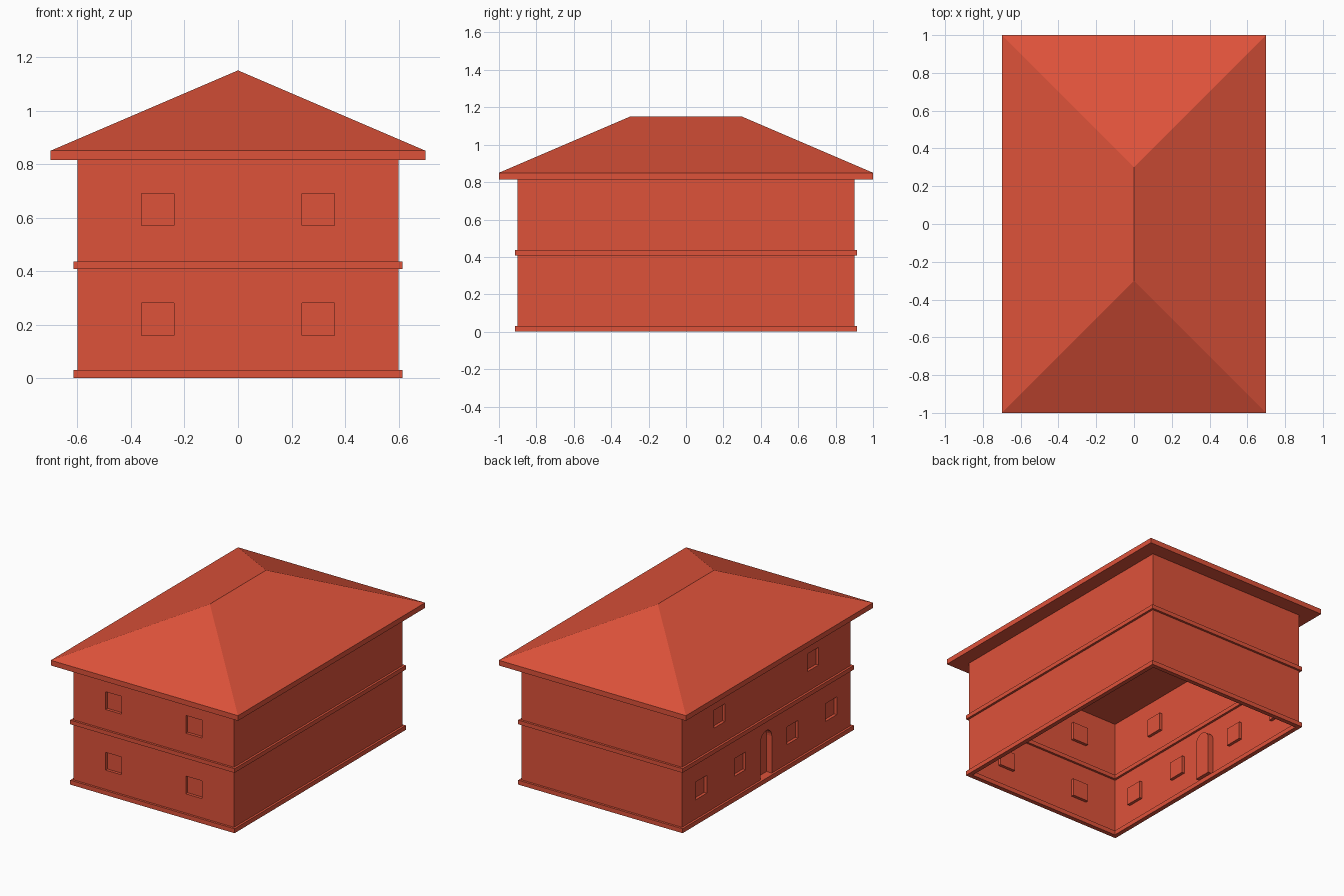
import bpy, bmesh, math
from mathutils import Matrix, Vector

cube = bpy.data.objects.get("Cube")
if cube:
    bpy.data.objects.remove(cube, do_unlink=True)

# One clay red for everything
clay = bpy.data.materials.new("clay red")
clay.use_nodes = True
clay.diffuse_color = (0.73, 0.085, 0.042, 1)
clay.node_tree.nodes["Principled BSDF"].inputs["Base Color"].default_value = clay.diffuse_color

HX, HY = 0.6, 0.9          # half size of the walls
EAVE, FASCIA, RIDGE = 0.815, 0.85, 1.15


def finish(name, bm):
    bmesh.ops.recalc_face_normals(bm, faces=bm.faces)
    mesh = bpy.data.meshes.new(name)
    bm.to_mesh(mesh)
    bm.free()
    mesh.materials.append(clay)
    obj = bpy.data.objects.new(name, mesh)
    bpy.context.collection.objects.link(obj)
    return obj


def rect(bm, hx, hy, z):
    return [bm.verts.new((sx * hx, sy * hy, z))
            for sx, sy in ((-1, -1), (1, -1), (1, 1), (-1, 1))]


def bridge(bm, a, b):
    n = len(a)
    for i in range(n):
        j = (i + 1) % n
        bm.faces.new((a[i], a[j], b[j], b[i]))


def band(name, z0, z1, lip=0.015):
    """Rectangular moulding that straddles the thin wall."""
    bm = bmesh.new()
    loops = [rect(bm, HX + d, HY + d, z)
             for d, z in ((lip, z0), (lip, z1), (-lip, z1), (-lip, z0))]
    for i in range(4):
        bridge(bm, loops[i], loops[(i + 1) % 4])
    return finish(name, bm)


def cut_prism(bm, outline, matrix, depth):
    """Extrude an outline (across, height) through the wall surface."""
    near = [bm.verts.new(matrix @ Vector((u, -0.05, z))) for u, z in outline]
    far = [bm.verts.new(matrix @ Vector((u, depth, z))) for u, z in outline]
    bm.faces.new(near)
    bm.faces.new(far[::-1])
    bridge(bm, near, far)


def window(bm, matrix, u, z, half=0.06):
    cut_prism(bm, [(u - half, z - half), (u + half, z - half),
                   (u + half, z + half), (u - half, z + half)], matrix, 0.02)


# Recess shapes: local x runs across the wall, local y goes inward
front = Matrix.Translation((0, -HY, 0))
side = Matrix.Translation((-HX, 0, 0)) @ Matrix.Rotation(-math.pi / 2, 4, "Z")
LOW, HIGH = 0.22, 0.63
cut = bmesh.new()
for s in (-1, 1):
    for z in (LOW, HIGH):
        window(cut, front, s * 0.3, z)
    for u in (0.28, 0.695):
        window(cut, side, s * u, LOW)
    window(cut, side, s * 0.5, HIGH)

# Arched doorway
arch = [(0.06 * math.cos(math.pi * i / 12), 0.28 + 0.06 * math.sin(math.pi * i / 12))
        for i in range(13)]
cut_prism(cut, [(-0.06, 0.03), (0.06, 0.03)] + arch, side, 0.04)
cutter = finish("recess_cutter", cut)
cutter.hide_render = True

# Walls: box with recesses, then opened underneath
bm = bmesh.new()
low, top = rect(bm, HX, HY, 0), rect(bm, HX, HY, EAVE)
bridge(bm, low, top)
bm.faces.new(low[::-1])
bm.faces.new(top)
walls = finish("walls", bm)
mod = walls.modifiers.new("recesses", "BOOLEAN")
mod.operation = "DIFFERENCE"
mod.solver = "EXACT"
mod.object = cutter
bpy.context.view_layer.objects.active = walls
bpy.ops.object.modifier_apply(modifier=mod.name)
bpy.data.objects.remove(cutter, do_unlink=True)

bm = bmesh.new()
bm.from_mesh(walls.data)
ends = [f for f in bm.faces
        if all(v.co.z < 0.001 for v in f.verts) or all(v.co.z > EAVE - 0.001 for v in f.verts)]
bmesh.ops.delete(bm, geom=ends, context="FACES")
bm.to_mesh(walls.data)
bm.free()

# Mouldings
band("base_moulding", 0, 0.03)
band("floor_moulding", 0.408, 0.436)

# Hipped roof with fascia and flat soffit
bm = bmesh.new()
soffit, edge = rect(bm, 0.7, 1, EAVE), rect(bm, 0.7, 1, FASCIA)
bm.faces.new(soffit[::-1])
bridge(bm, soffit, edge)
r0, r1 = bm.verts.new((0, -0.3, RIDGE)), bm.verts.new((0, 0.3, RIDGE))
bm.faces.new((edge[0], edge[1], r0))
bm.faces.new((edge[2], edge[3], r1))
bm.faces.new((edge[1], edge[2], r1, r0))
bm.faces.new((edge[3], edge[0], r0, r1))
finish("hipped_roof", bm)
